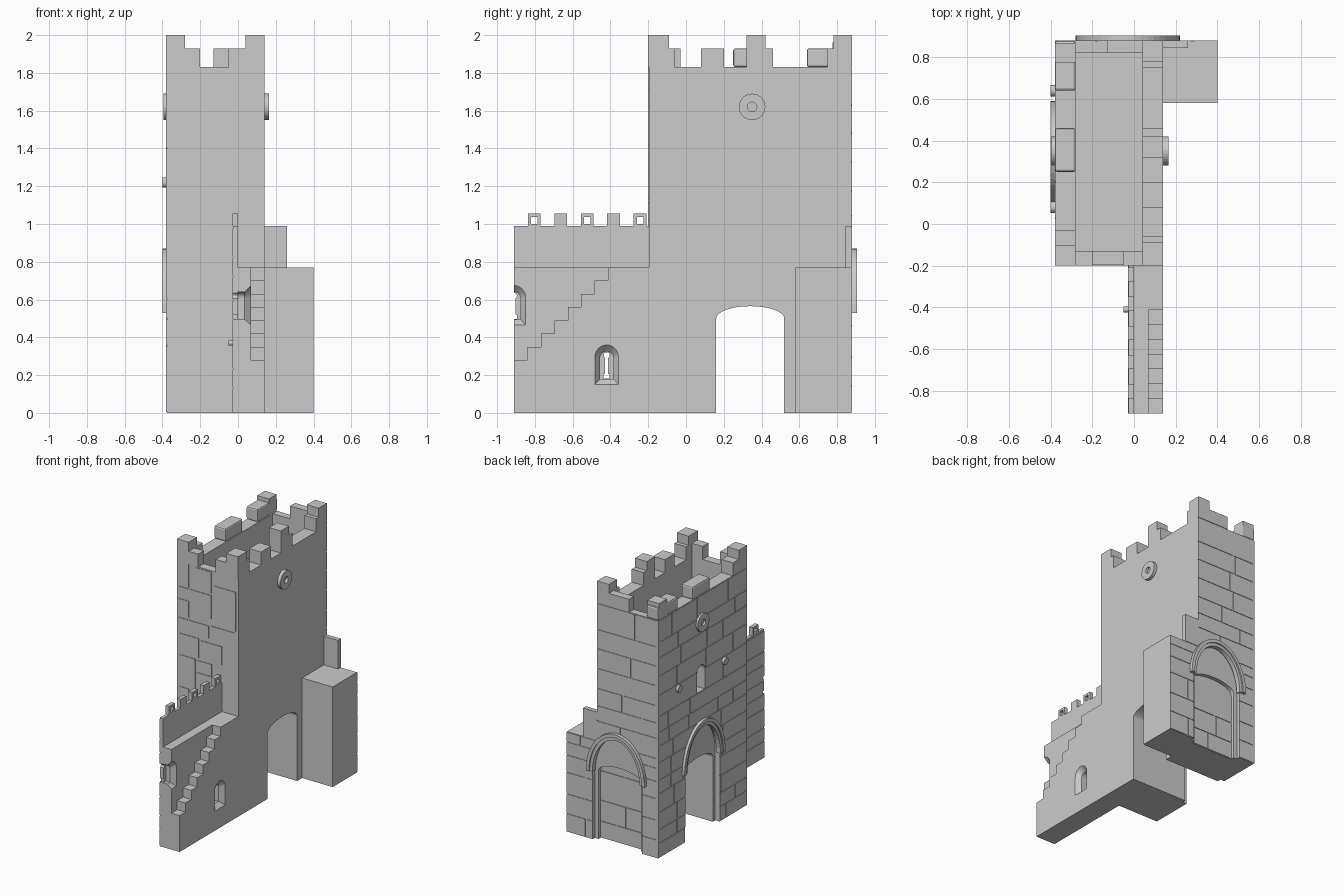
import bpy, bmesh, random
from math import pi, cos, sin
from mathutils import Vector

if "Cube" in bpy.data.objects:
    bpy.data.objects.remove(bpy.data.objects["Cube"])

cutters = []

def at(axis, u, v, w):
    return Vector((w, u, v)) if axis == 'x' else Vector((u, w, v))

def finish(name, bm):
    bmesh.ops.recalc_face_normals(bm, faces=bm.faces)
    me = bpy.data.meshes.new(name)
    bm.to_mesh(me)
    bm.free()
    ob = bpy.data.objects.new(name, me)
    bpy.context.collection.objects.link(ob)
    return ob

def add_loft(bm, axis, p0, w0, p1, w1):
    a = [bm.verts.new(at(axis, u, v, w0)) for u, v in p0]
    b = [bm.verts.new(at(axis, u, v, w1)) for u, v in p1]
    n = len(a)
    bm.faces.new(a)
    bm.faces.new(b[::-1])
    for i in range(n):
        bm.faces.new((a[i], b[i], b[(i + 1) % n], a[(i + 1) % n]))

def prism(name, axis, pts, w0, w1, pts1=None):
    bm = bmesh.new()
    add_loft(bm, axis, pts, w0, pts1 or pts, w1)
    return finish(name, bm)

def rect(u0, u1, v0, v1):
    return [(u0, v0), (u1, v0), (u1, v1), (u0, v1)]

def box(name, x0, x1, y0, y1, z0, z1):
    return prism(name, 'x', rect(y0, y1, z0, z1), x0, x1)

def arch(c, a, z0, spring, rise, n=16):
    top = [(c + a * cos(pi * i / n), spring + rise * sin(pi * i / n)) for i in range(n + 1)]
    return [(c - a, z0), (c + a, z0)] + top

def circle(u, v, r, n=24):
    return [(u + r * cos(2 * pi * i / n), v + r * sin(2 * pi * i / n)) for i in range(n)]

def cut(ob, *tools):
    for t in tools:
        if t not in cutters:
            cutters.append(t)
            t.hide_render = True
        m = ob.modifiers.new("cut", 'BOOLEAN')
        m.operation, m.solver, m.object = 'DIFFERENCE', 'EXACT', t

def plates(name, axis, rects, w0, w1):
    bm = bmesh.new()
    for r in rects:
        add_loft(bm, axis, rect(*r), w0, rect(*r), w1)
    return finish(name, bm)

def courses(u0, u1, v0, v1, seed):
    rnd, out, v, g = random.Random(seed), [], v0, .004
    while v < v1 - .01:
        h = rnd.uniform(.1, .17)
        h = v1 - v if v + h > v1 - .07 else h
        u = u0
        while u < u1 - .01:
            w = rnd.uniform(.14, .36)
            w = u1 - u if u + w > u1 - .1 else w
            out.append((u + (g if u > u0 else 0), u + w - (g if u + w < u1 - .001 else 0), v + g, v + h - g))
            u += w
        v += h
    return out

# Tower body, hollow at the top
tower = box("tower", -.376, .14, -.196, .876, 0, 1.83)
cut(tower, box("hollow", -.28, .04, -.13, .82, 1.4, 2.1))
corner_pier = box("corner_pier", .14, .40, .58, .876, 0, .77)
box("pier_parapet", .14, .26, .845, .88, .77, .99)

# Stone facing
front = [(-.38, -.28, 1.65, 1.83), (-.22, -.09, 1.655, 1.82), (-.38, -.27, 1.555, 1.64),
         (-.265, -.09, 1.46, 1.64), (-.065, .12, 1.42, 1.72), (-.38, -.28, 1.42, 1.545),
         (-.38, -.11, 1.305, 1.4), (-.095, .105, 1.285, 1.405), (-.38, -.195, 1.13, 1.28),
         (-.175, 0, 1.13, 1.27), (-.38, -.225, .885, 1.115), (-.21, -.085, 1.02, 1.11),
         (-.21, -.03, .885, 1.015), (-.38, -.28, .615, .87), (-.27, -.03, .73, .865),
         (-.27, -.03, .615, .705), (-.36, -.16, .5, .6), (-.38, -.155, .37, .49),
         (-.15, -.03, .32, .6), (-.38, -.22, .175, .305), (-.205, -.03, .175, .3),
         (-.38, -.22, .01, .165), (-.205, -.085, .07, .165)]
plates("front_stones", 'y', front, -.2, -.18)
left_stones = plates("left_stones", 'x', courses(-.2, .88, 0, 1.83, 3), -.38, -.36)
back_stones = plates("back_stones", 'y',
                     courses(-.38, .4, 0, .77, 5) + courses(-.38, .14, .77, 1.83, 6), .86, .88)

# Gateway through the tower and blind gateway on the back
gate = prism("gate_cut", 'x', arch(.34, .18, -.1, .5, .065), -.6, .3)
gate_recess = prism("gate_recess", 'x', arch(.34, .21, -.1, .53, .3), -.5, -.34)
cut(tower, gate, gate_recess)
cut(left_stones, gate_recess)
blind_recess = prism("blind_recess", 'y', arch(-.03, .21, -.1, .53, .3), .85, 1)
blind_door = prism("blind_door", 'y', arch(-.03, .18, -.1, .53, .06), .82, .99)
for ob in (tower, corner_pier):
    cut(ob, blind_recess, blind_door)
cut(back_stones, blind_recess)
door_stones = plates("door_stones", 'y', courses(-.21, .15, 0, .52, 9), .81, .825)

# Arch mouldings, two stepped bands each
def moulding(name, axis, c, face, out):
    for part, a, b, d in (("outer", .25, .34, .025), ("inner", .226, .316, .015)):
        n, t = 24, .026
        ring = [(c + (a - s) * cos(pi * i / n), .53 + (b - s) * sin(pi * i / n))
                for s, r in ((0, range(n + 1)), (t, range(n, -1, -1))) for i in r]
        prism(f"{name}_{part}_moulding", axis, ring, face - out * .02, face + out * d)
moulding("gate", 'x', .34, -.376, -1)
moulding("blind_gate", 'y', -.03, .88, 1)

# Arched window on the left with two bosses, ring medallions on both sides
window = prism("window_cut", 'x', arch(.36, .05, 1.09, 1.24, .055), -.5, -.31)
cut(tower, window)
cut(left_stones, window)
for y in (.08, .64):
    prism("boss", 'x', circle(y, 1.22, .027), -.4, -.35)
prism("small_boss", 'x', circle(-.41, .37, .014, 12), -.05, -.02)
for x0, x1 in ((.13, .165), (-.395, -.36)):
    ring = prism("medallion", 'x', circle(.35, 1.62, .07, 32), x0, x1)
    out = x1 if x1 > 0 else x0
    cut(ring, prism("medallion_hole", 'x', circle(.35, 1.62, .025), out - .02, out + .02))

# Tower battlements
def merlons(name, axis, w0, w1, spans):
    for a, b, h in spans:
        ob = prism(name, axis, rect(a, b, 1.83, h), w0, w1)
        if name == "left_merlon":
            m = ob.modifiers.new("bevel", 'BEVEL')
            m.width, m.segments = .012, 2
merlons("right_merlon", 'x', .04, .14, [(-.2, -.09, 2), (-.09, -.06, 1.93), (.08, .2, 1.93), (.32, .42, 2),
                                       (.42, .46, 1.93), (.75, .78, 1.93), (.78, .88, 2)])
merlons("left_merlon", 'x', -.38, -.28, [(.25, .46, 1.93), (.64, .88, 1.93)])
merlons("left_corner", 'x', -.38, -.28, [(-.2, -.1, 2), (-.1, -.03, 1.93), (.775, .87, 1.96)])
merlons("front_merlon", 'y', -.2, -.13, [(-.28, -.2, 1.93), (-.05, .04, 1.93)])
merlons("back_merlon", 'y', .82, .88, [(-.13, .04, 1.93)])

# Curtain wall, staircase and parapet
wall = box("curtain_wall", -.026, .07, -.91, -.19, 0, .77)
steps = [(-.19, 0), (-.19, .77), (-.413, .77)]
for i in range(7):
    y, z = -.413 - .071 * i, .70 - .07 * i
    steps += [(y, z), (y - .071, z)]
steps += [(-.91, 0)]
stairs = prism("stairs", 'x', steps, .07, .14)
box("parapet", -.026, 0, -.91, -.19, .77, .99)
wall_stones = plates("curtain_wall_stones", 'x', courses(-.91, -.2, 0, .98, 12), -.03, -.015)
for i, y in enumerate((-.803, -.663, -.523, -.383, -.243)):
    m = box("parapet_merlon", -.03, 0, y - .034, y + .034, .99, 1.055)
    if i % 2 == 0:
        cut(m, box("merlon_hole", -.1, .1, y - .017, y + .017, 1.0, 1.038))

# Splayed arrow-slit embrasures
def embrasure(c, z, face):
    wide, narrow = arch(c, .063, z, z + .145, .065), arch(c, .035, z + .03, z + .14, .035)
    slit = [prism("splay_cut", 'x', narrow, face - .035, wide and face + .0005, wide),
            prism("niche_cut", 'x', narrow, 0, face - .03),
            box("slit_cut", -.1, .01, c - .008, c + .008, z + .032, z + .155),
            prism("slit_head", 'x', circle(c, z + .155, .016, 12), -.1, .01),
            box("slit_foot", -.1, .01, c - .016, c + .016, z + .032, z + .055)]
    for ob in (wall, stairs):
        cut(ob, *(slit if ob is wall else slit[:2]))
    cut(wall_stones, *slit[2:])
embrasure(-.42, .15, .14)
embrasure(-.911, .465, .07)

# Bake the modifiers and drop the cutters
bpy.context.view_layer.update()
dg = bpy.context.evaluated_depsgraph_get()
baked = [(o, bpy.data.meshes.new_from_object(o.evaluated_get(dg)))
         for o in bpy.context.collection.objects if o.modifiers]
for o, me in baked:
    o.modifiers.clear()
    o.data = me
for c in cutters:
    bpy.data.objects.remove(c)
